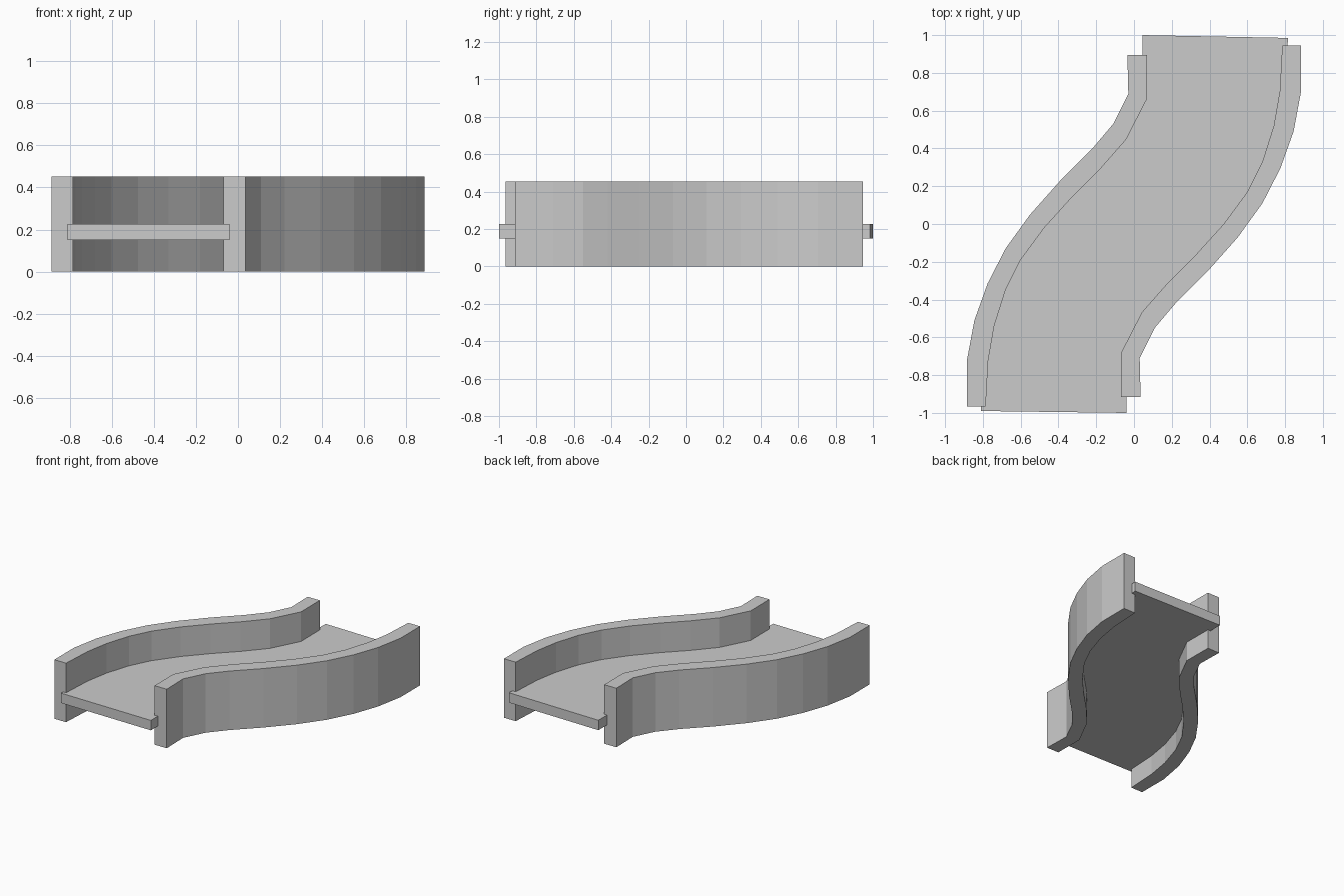
import bpy, bmesh

if "Cube" in bpy.data.objects:
    bpy.data.objects.remove(bpy.data.objects["Cube"])

# Plan outline of the left wall, front to back
OUTER = [(-.885, -.965), (-.885, -.725), (-.845, -.51), (-.775, -.315), (-.68, -.13),
         (-.55, .05), (-.39, .23), (-.22, .40), (-.11, .53), (-.03, .69), (-.035, .895)]
INNER = [(-.785, -.965), (-.772, -.725), (-.74, -.54), (-.68, -.35), (-.60, -.19),
         (-.475, -.02), (-.33, .14), (-.18, .29), (-.042, .447), (.07, .665), (.068, .895)]


def half_turn(points, cy=-.01):
    """Rotate a plan line 180 degrees, keeping front-to-back order."""
    return [(-x, 2 * cy - y) for x, y in reversed(points)]


def strip_solid(name, left, right, z0, z1):
    """Solid strip between two plan lines, from z0 up to z1."""
    bm = bmesh.new()
    rings = [[bm.verts.new((*p, z)) for p, z in ((a, z0), (b, z0), (b, z1), (a, z1))]
             for a, b in zip(left, right)]
    for r, s in zip(rings, rings[1:]):
        for k in range(4):
            bm.faces.new((r[k], r[(k + 1) % 4], s[(k + 1) % 4], s[k]))
    bm.faces.new(rings[0])
    bm.faces.new(rings[-1])
    bmesh.ops.recalc_face_normals(bm, faces=bm.faces[:])
    mesh = bpy.data.meshes.new(name)
    bm.to_mesh(mesh)
    bm.free()
    obj = bpy.data.objects.new(name, mesh)
    bpy.context.collection.objects.link(obj)
    return obj


# Side walls, the right one being the left one turned half way round
strip_solid("left_wall", OUTER, INNER, 0, .453)
strip_solid("right_wall", half_turn(INNER), half_turn(OUTER), 0, .453)

# Deck, let slightly into both walls and projecting at each end
edge = [(a[0] * .28 + b[0] * .72, a[1] * .28 + b[1] * .72) for a, b in zip(OUTER, INNER)]
deck_left, deck_right = edge[:], half_turn(edge)
deck_left[0], deck_right[0] = (-.81, -.99), (-.04, -1)
deck_left[-1], deck_right[-1] = (.045, 1), (.815, .985)
strip_solid("deck", deck_left, deck_right, .15, .226)
